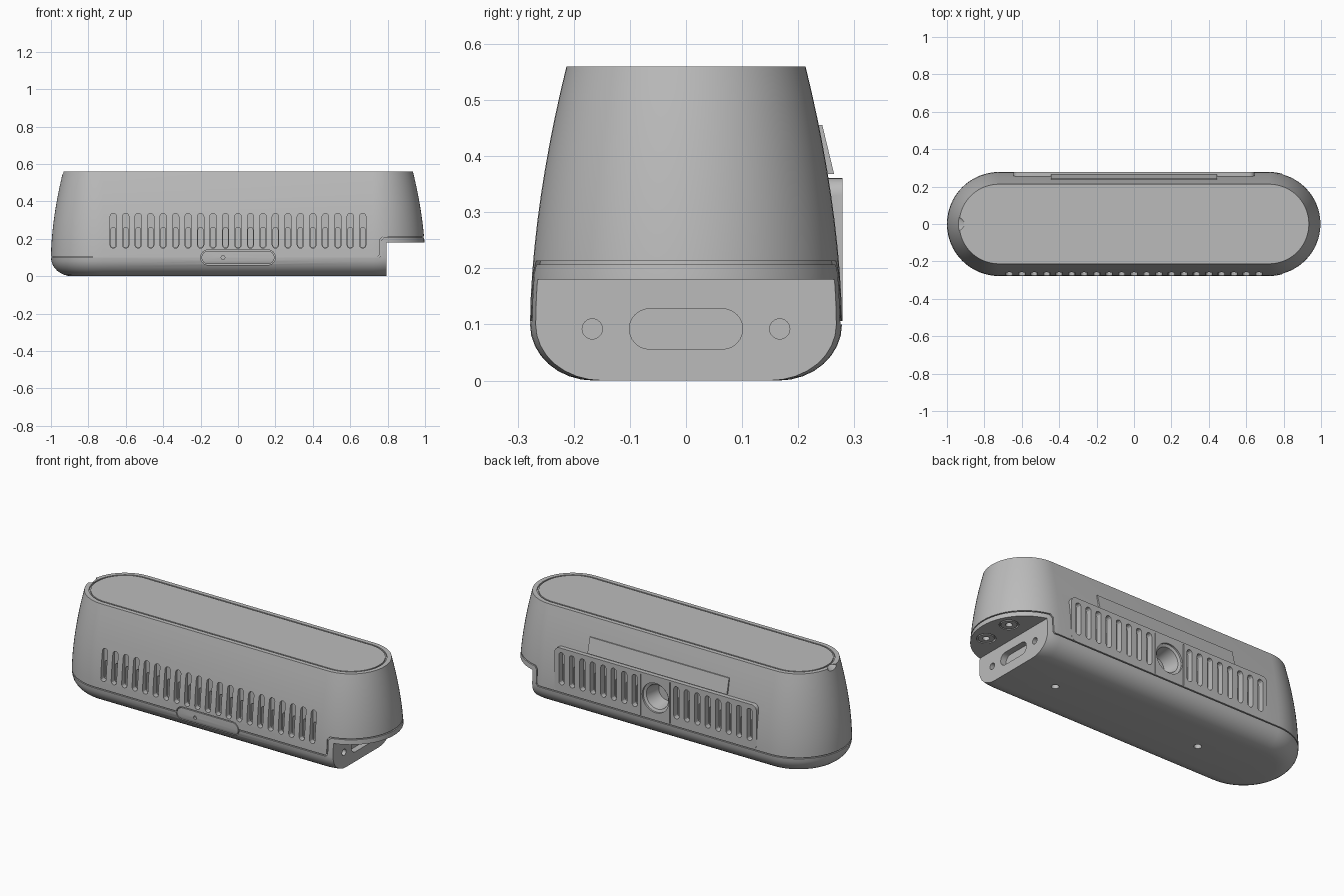
import bpy, bmesh
from math import sin, cos, pi, radians

if "Cube" in bpy.data.objects:
    bpy.data.objects.remove(bpy.data.objects["Cube"])

grey = bpy.data.materials.new("mid grey")
grey.use_nodes = True
GREY = (0.5, 0.5, 0.5, 1)
grey.diffuse_color = GREY
grey.node_tree.nodes["Principled BSDF"].inputs["Base Color"].default_value = GREY

HALF = 0.722          # half length of the straight sides
PITCH = 0.0667        # vent spacing

# Axis frames: outline (u, v) and depth d to a point
def along_x(u, v, d): return (d, u, v)
def along_y(u, v, d): return (u, d, v)
def along_z(u, v, d): return (u, v, d)


def stadium(a, r, cx=0, cy=0, upright=False, n=12):
    pts = []
    for side in (1, -1):
        for i in range(n + 1):
            t = pi * i / n - pi / 2
            pts.append((side * (a + r * cos(t)), side * r * sin(t)))
    if a == 0:
        pts = [p for i, p in enumerate(pts) if i not in (n, 2 * n + 1)]
    if upright:
        pts = [(-v, u) for u, v in pts]
    return [(cx + u, cy + v) for u, v in pts]


def rounded_rect(w, h, r, cx, cy, n=6):
    pts = []
    for k, (sx, sy) in enumerate(((1, 1), (-1, 1), (-1, -1), (1, -1))):
        for i in range(n + 1):
            t = pi / 2 * (k + i / n)
            pts.append((cx + sx * (w - r) + r * cos(t), cy + sy * (h - r) + r * sin(t)))
    return pts


def loft(name, stacks, closed=False):
    """Each stack is a list of equal rings; capped unless closed into a loop."""
    bm = bmesh.new()
    for rings in stacks:
        vs = [[bm.verts.new(p) for p in ring] for ring in rings]
        n = len(vs[0])
        pairs = list(zip(vs, vs[1:])) + ([(vs[-1], vs[0])] if closed else [])
        for a, b in pairs:
            for i in range(n):
                j = (i + 1) % n
                bm.faces.new((a[i], a[j], b[j], b[i]))
        if not closed:
            bm.faces.new(vs[0])
            bm.faces.new(vs[-1])
    bmesh.ops.recalc_face_normals(bm, faces=bm.faces)
    mesh = bpy.data.meshes.new(name)
    bm.to_mesh(mesh)
    bm.free()
    mesh.materials.append(grey)
    ob = bpy.data.objects.new(name, mesh)
    bpy.context.collection.objects.link(ob)
    return ob


def stack(pts, frame, d0, d1):
    return [[frame(u, v, d) for u, v in pts] for d in (d0, d1)]


def prism(name, outlines, frame, d0, d1):
    return loft(name, [stack(p, frame, d0, d1) for p in outlines])


def ring_prism(name, outer, inner, frame, d0, d1):
    return loft(name, [stack(outer, frame, d0, d1) + stack(inner, frame, d1, d0)], closed=True)


def combine(ob, tool, operation="DIFFERENCE"):
    mod = ob.modifiers.new("cut", "BOOLEAN")
    mod.operation, mod.solver, mod.object = operation, "EXACT", tool
    dg = bpy.context.evaluated_depsgraph_get()
    mesh = bpy.data.meshes.new_from_object(ob.evaluated_get(dg))
    ob.modifiers.clear()
    ob.data = mesh
    bpy.data.objects.remove(tool)


# Hull: a stadium section whose radius follows this side profile
PROFILE = [(0.165 + 0.113 * sin(pi / 16 * i), 0.1 - 0.1 * cos(pi / 16 * i)) for i in range(9)]
PROFILE += [(0.278 - 0.065 * (i / 10) ** 1.75, 0.1 + 0.046 * i) for i in range(1, 11)]

def hull(name, inset=0.0):
    return loft(name, [[[(u, v, z) for u, v in stadium(HALF, r - inset, n=32)] for r, z in PROFILE]])

body = hull("body")

# Raised vent panel on the back
combine(body, prism("panel", [rounded_rect(0.645, 0.128, 0.03, 0, 0.233)], along_y, 0.2, 0.2785), "UNION")

# Seam between shell and base, rising over the connector notch
path = [(-1.1, 0.1), (0.755, 0.1), (0.765, 0.11), (0.765, 0.19), (0.78, 0.207), (1.1, 0.207)]
ribbon = path + [(x - 0.006, z + 0.006) for x, z in reversed(path)]
seam = prism("seam", [ribbon], along_y, -0.4, 0.4)
combine(seam, hull("core", 0.008))
combine(body, seam)

# Connector notch under the left end
combine(body, prism("notch", [[(0.795, -0.1), (1.1, -0.1), (1.1, 0.18), (0.795, 0.18)]],
                    along_y, -0.4, 0.4))

# Socket and screw holes on the notch wall, magnets in its ceiling
sockets = [stadium(0.065, 0.036, 0, 0.092)] + [stadium(0, 0.018, s * 0.167, 0.092) for s in (-1, 1)]
combine(body, prism("sockets", sockets, along_x, 0.76, 0.81))
combine(body, prism("ceiling_holes", [stadium(0, 0.018, 0.9, s * 0.09) for s in (-1, 1)],
                    along_z, 0.17, 0.21))
for s in (-1, 1):
    combine(body, ring_prism("ceiling_ring", stadium(0, 0.05, 0.9, s * 0.09),
                             stadium(0, 0.042, 0.9, s * 0.09), along_z, 0.17, 0.19))

# Screw holes underneath
combine(body, prism("foot_holes", [stadium(0, 0.02, x, 0) for x in (-0.42, 0.52)], along_z, -0.05, 0.04))

# Vents: shallow full-height slots with deeper lower halves
front = [PITCH * k for k in range(-10, 11)]
back = [s * PITCH * k for s in (-1, 1) for k in range(2, 10)]
for xs, side in ((front, -1), (back, 1)):
    tall = [stadium(0.076, 0.017, x, 0.243, True, 6) for x in xs]
    low = [stadium(0.042, 0.0125, x, 0.207, True, 6) for x in xs]
    combine(body, prism("slots", tall, along_y, side * 0.3, side * 0.245))
    combine(body, prism("deep_slots", low, along_y, side * 0.26, side * 0.2))

# Round port at the back with its side seams
port = [[(u, d, v) for u, v in stadium(0, r, 0, 0.235, n=20)]
        for r, d in ((0.085, 0.3), (0.085, 0.268), (0.07, 0.262), (0.055, 0.17))]
combine(body, loft("port", [port]))
lines = [[(x - 0.002, 0.112), (x + 0.002, 0.112), (x + 0.002, 0.35), (x - 0.002, 0.35)]
         for x in (-0.093, 0.093)]
combine(body, prism("port_seams", lines, along_y, 0.27, 0.3))

# Top panel groove and thumb scoop
combine(body, ring_prism("top_groove", stadium(HALF, 0.188, n=32), stadium(HALF, 0.18, n=32),
                         along_z, 0.552, 0.6))
scoop = [[(x, r * cos(t), 0.565 + drop + r * 0.3 * sin(t)) for t in [2 * pi * i / 24 for i in range(24)]]
         for x, r, drop in ((-1.0, 0.1, -0.03), (-0.905, 0.012, 0.0))]
combine(body, loft("scoop", [scoop]))

# Front cover plate set in a pocket, with a pinhole
combine(body, prism("pocket", [stadium(0.16, 0.04, 0, 0.1)], along_y, -0.3, -0.245))
plate = hull("front_plate")
combine(plate, prism("plate_shape", [stadium(0.16, 0.035, 0, 0.1)], along_y, -0.3, -0.24), "INTERSECT")
combine(plate, prism("pinhole", [stadium(0, 0.01, -0.08, 0.1)], along_y, -0.3, -0.265))

# Flat label pad above the back panel
label = prism("back_label", [[(0.22, 0.455), (0.243, 0.455), (0.264, 0.368), (0.22, 0.368)]],
              along_x, -0.445, 0.445)

# Smooth shading with crisp edges
for ob in (body, plate, label):
    bpy.ops.object.select_all(action="DESELECT")
    ob.select_set(True)
    bpy.context.view_layer.objects.active = ob
    bpy.ops.object.shade_smooth_by_angle(angle=radians(25))
